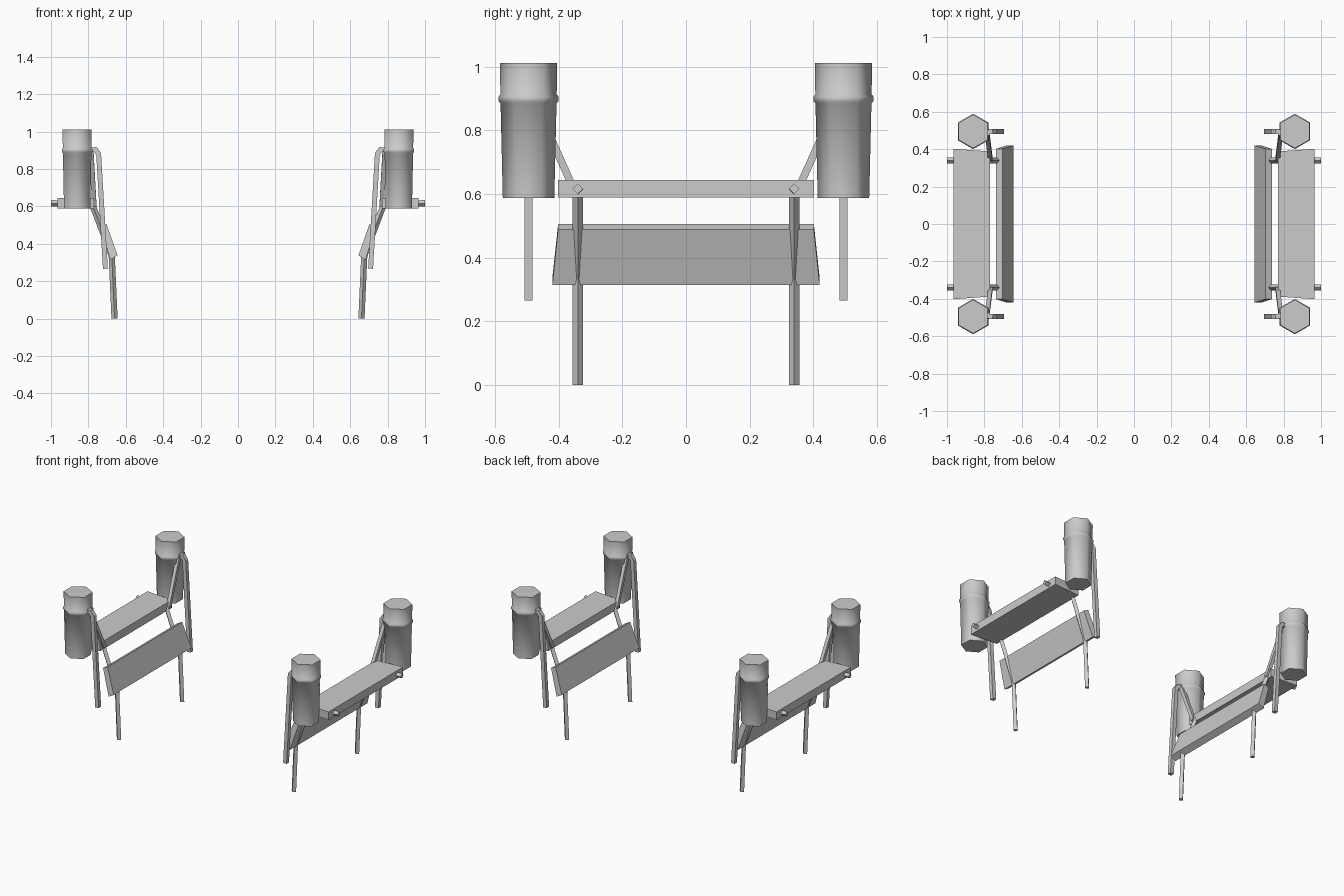
import bpy, bmesh, math
from mathutils import Vector

if "Cube" in bpy.data.objects:
    bpy.data.objects.remove(bpy.data.objects["Cube"])


def finish(name, bm, axes, smooth=None):
    bmesh.ops.recalc_face_normals(bm, faces=bm.faces[:])
    me = bpy.data.meshes.new(name)
    bm.to_mesh(me)
    bm.free()
    ob = bpy.data.objects.new(name, me)
    bpy.context.collection.objects.link(ob)
    mod = ob.modifiers.new("mirror", 'MIRROR')
    mod.use_axis = ('x' in axes, 'y' in axes, False)
    mod.use_mirror_merge = False
    if smooth:
        bpy.ops.object.select_all(action='DESELECT')
        ob.select_set(True)
        bpy.context.view_layer.objects.active = ob
        bpy.ops.object.shade_smooth_by_angle(angle=math.radians(smooth))
    return ob


def loft(name, rings, axes, smooth=None):
    """Skin matching closed rings and cap both ends."""
    bm = bmesh.new()
    rs = [[bm.verts.new(p) for p in r] for r in rings]
    n = len(rs[0])
    for a, b in zip(rs, rs[1:]):
        for i in range(n):
            j = (i + 1) % n
            bm.faces.new((a[i], a[j], b[j], b[i]))
    bm.faces.new(rs[0][::-1])
    bm.faces.new(rs[-1])
    return finish(name, bm, axes, smooth)


def rod(name, path, radius, twist, side):
    """Four-sided rod with mitred bends along a path."""
    pts = [Vector(p) for p in path]
    rings = []
    for k, p in enumerate(pts):
        a = (p - pts[k - 1]).normalized() if k else None
        b = (pts[k + 1] - p).normalized() if k < len(pts) - 1 else None
        t = ((a or b) + (b or a)).normalized()
        miter = 1 / max(0.5, t.dot(a or b))
        u = (Vector(side) - t * t.dot(Vector(side))).normalized()
        v = t.cross(u) * miter
        rings.append([p + radius * (math.cos(w) * u + math.sin(w) * v)
                      for w in (twist + i * math.pi / 2 for i in range(4))])
    return loft(name, rings, 'xy')


# Hexagonal drums with a raised band
profile = [(0.081, 0.588), (0.088, 0.885), (0.0945, 0.892), (0.0945, 0.906),
           (0.0885, 0.914), (0.09, 1.012)]
loft("drum", [[(0.86 + r * math.sin(i * math.pi / 3), 0.495 + r * math.cos(i * math.pi / 3), z)
               for i in range(6)] for r, z in profile], 'xy', 65)

# Flat upper board, a little longer on the outer edge
loft("upper_board", [[(0.965, s * 0.402, 0.59), (0.965, s * 0.402, 0.645),
                      (0.77, s * 0.388, 0.645), (0.77, s * 0.388, 0.59)]
                     for s in (-1, 1)], 'x')

# Slanted lower board, longer at its bottom edge
loft("lower_board", [[(0.737, s * 0.402, 0.489), (0.703, s * 0.402, 0.506),
                      (0.644, s * 0.42, 0.338), (0.682, s * 0.42, 0.315)]
                     for s in (-1, 1)], 'x')

# Bent frame leg whose top end forms the peg through the upper board
rod("frame_leg", [(1.0, 0.34, 0.617), (0.78, 0.34, 0.612),
                  (0.675, 0.34, 0.335), (0.66, 0.34, 0)], 0.0165, 0, (0, 1, 0))

# Hanging pole hooked on the drum
rod("drum_pole", [(0.815, 0.49, 0.903), (0.762, 0.495, 0.903), (0.745, 0.495, 0.88),
                  (0.709, 0.495, 0.267)], 0.0185, math.pi / 4, (0, 1, 0))

# Diagonal brace from drum to board
rod("drum_brace", [(0.785, 0.485, 0.91), (0.768, 0.348, 0.605)],
    0.0165, math.pi / 4, (1, 0, 0))
